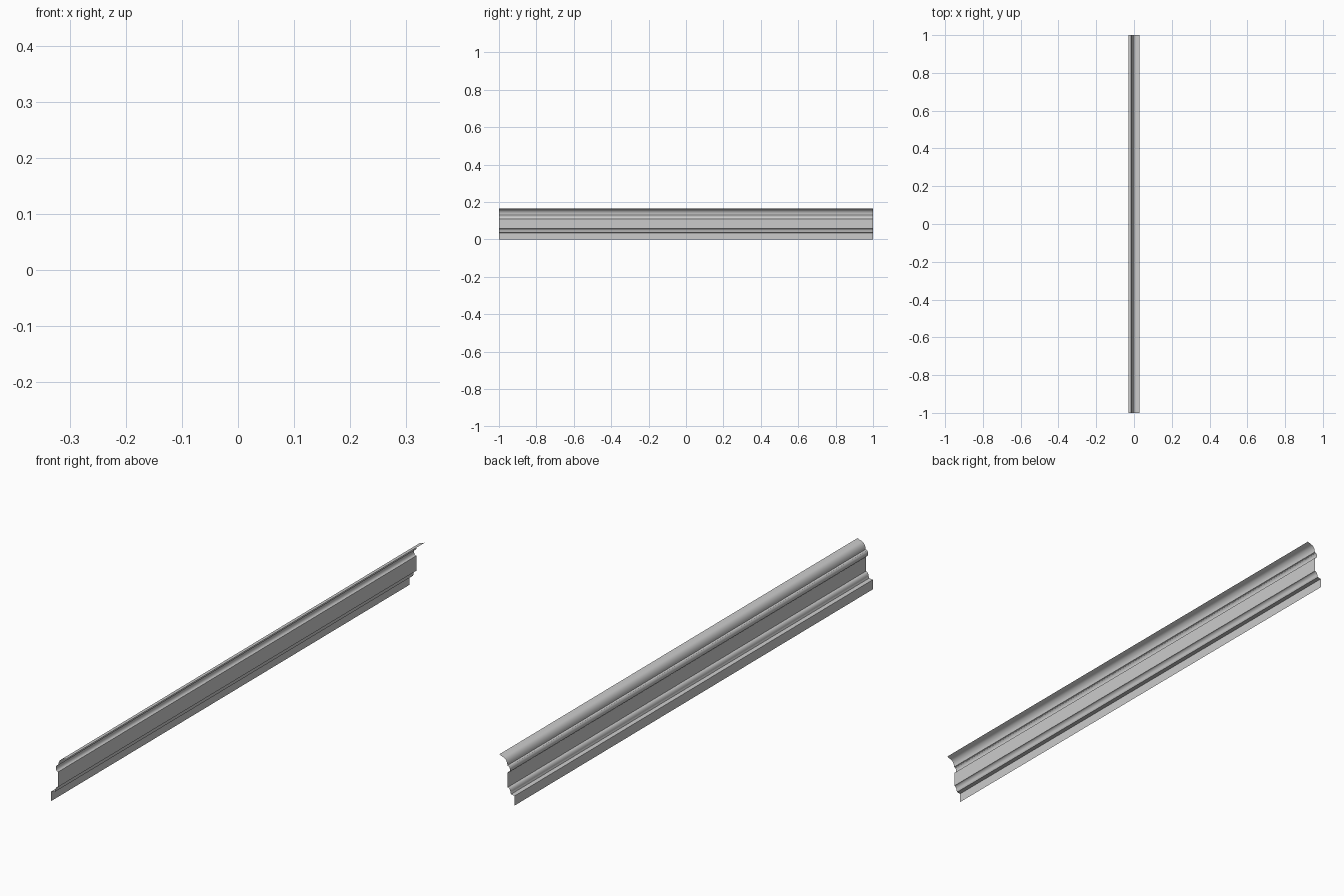
import bpy
import bmesh
import math

if "Cube" in bpy.data.objects:
    bpy.data.objects.remove(bpy.data.objects["Cube"])

# moulding profile (x, z), from the foot up to the top lip
profile = [(-0.03, 0.0), (-0.03, 0.034), (-0.016, 0.036), (-0.014, 0.042)]


def arc(cx, cz, rx, rz, a0, a1, n):
    pts = []
    for i in range(n + 1):
        a = math.radians(a0 + (a1 - a0) * i / n)
        pts.append((cx + rx * math.cos(a), cz + rz * math.sin(a)))
    return pts


# small cove above the foot, flat fascia, then bead
profile += arc(-0.003, 0.042, 0.011, 0.015, 180, 90, 5)
profile += [(-0.003, 0.110)]
profile += arc(-0.003, 0.122, 0.009, 0.012, 240, 120, 6)
# rising ovolo and top lip
profile += arc(0.018, 0.134, 0.020, 0.026, 180, 100, 8)
profile += [(0.022, 0.162), (0.03, 0.165)]

# sweep the open profile along y
bm = bmesh.new()
verts = [bm.verts.new((x, -1, z)) for x, z in profile]
edges = [bm.edges.new(p) for p in zip(verts, verts[1:])]
ret = bmesh.ops.extrude_edge_only(bm, edges=edges)
for v in ret["geom"]:
    if isinstance(v, bmesh.types.BMVert):
        v.co.y = 1
bmesh.ops.recalc_face_normals(bm, faces=bm.faces)
mesh = bpy.data.meshes.new("moulding")
bm.to_mesh(mesh)
bm.free()
moulding = bpy.data.objects.new("moulding", mesh)
bpy.context.collection.objects.link(moulding)

# smooth curves, crisp steps
bpy.context.view_layer.objects.active = moulding
moulding.select_set(True)
bpy.ops.object.shade_smooth_by_angle(angle=math.radians(30))
